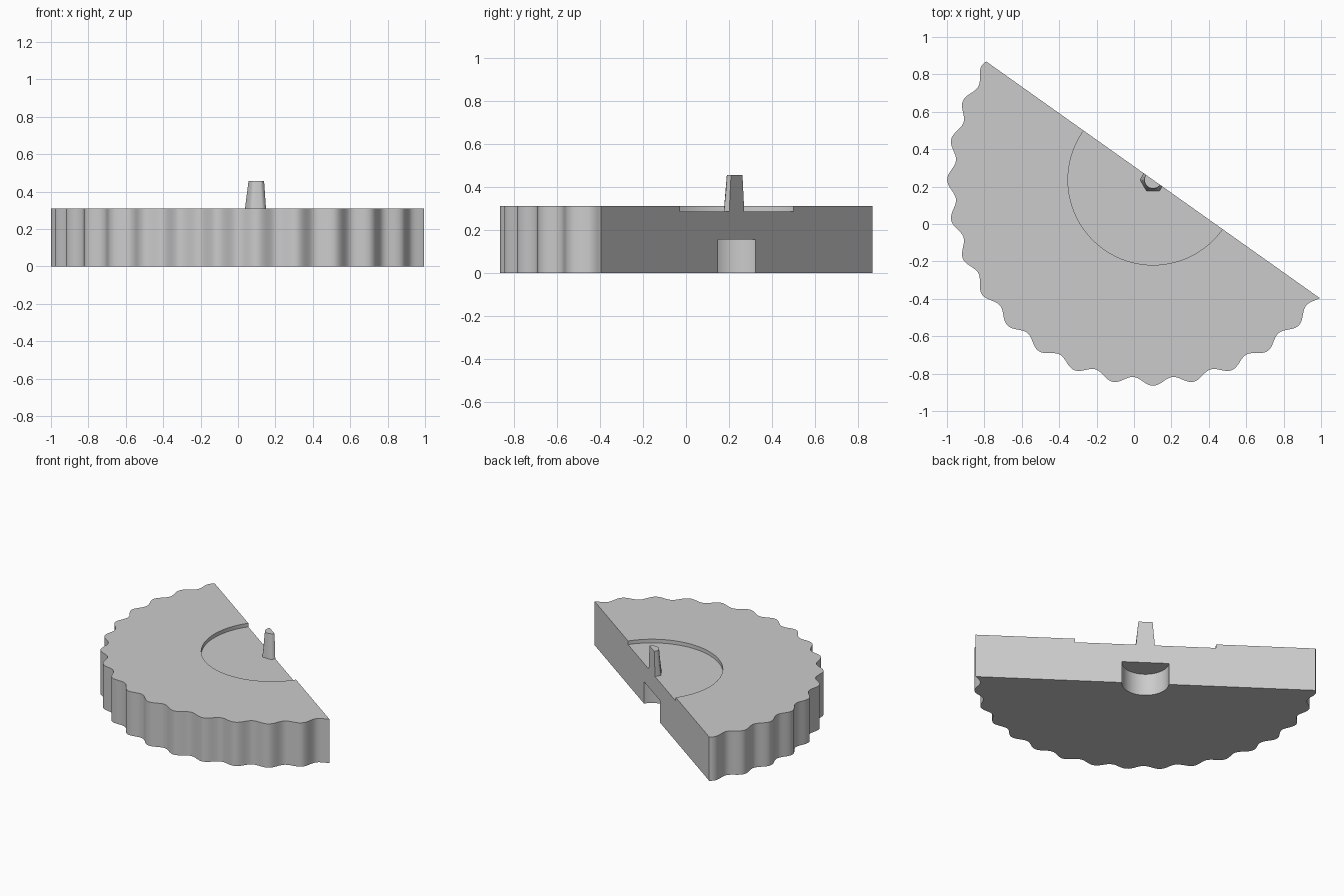
import bpy
import bmesh
from math import cos, sin, pi, radians

if "Cube" in bpy.data.objects:
    bpy.data.objects.remove(bpy.data.objects["Cube"])

CX, CY = 0.102, 0.236          # knob axis
CUT = radians(-35.35)          # direction of the cut face
STEPS = 320

grey = bpy.data.materials.new("plain grey")
grey.use_nodes = True
COLOR = (0.6, 0.6, 0.6, 1)
grey.diffuse_color = COLOR
grey.node_tree.nodes["Principled BSDF"].inputs["Base Color"].default_value = COLOR


def loft(name, lower, upper, z0, z1):
    """Closed solid between two outlines with the same number of points."""
    bm = bmesh.new()
    a = [bm.verts.new((CX + x, CY + y, z0)) for x, y in lower]
    b = [bm.verts.new((CX + x, CY + y, z1)) for x, y in upper]
    bm.faces.new(a[::-1])
    bm.faces.new(b)
    n = len(a)
    for i in range(n):
        j = (i + 1) % n
        bm.faces.new((a[i], a[j], b[j], b[i]))
    bmesh.ops.recalc_face_normals(bm, faces=bm.faces)
    mesh = bpy.data.meshes.new(name)
    bm.to_mesh(mesh)
    bm.free()
    mesh.materials.append(grey)
    obj = bpy.data.objects.new(name, mesh)
    bpy.context.collection.objects.link(obj)
    return obj


def half(radius, steps):
    """Half outline from one end of the cut to the other."""
    angles = [CUT - pi * i / steps for i in range(steps + 1)]
    return [(radius(a) * cos(a), radius(a) * sin(a)) for a in reversed(angles)]


def circle(r, n=96):
    return [(r * cos(2 * pi * i / n), r * sin(2 * pi * i / n)) for i in range(n)]


def activate(obj):
    bpy.ops.object.select_all(action='DESELECT')
    obj.select_set(True)
    bpy.context.view_layer.objects.active = obj


# Half disc with a scalloped rim
rim = half(lambda a: 1.08 + 0.021 * cos(32 * a), STEPS)
disc = loft("scalloped_half_disc", rim, rim, 0, 0.31)

# Shallow round recess on top and shaft hole underneath
for name, r, z0, z1 in (("recess_cutter", 0.455, 0.284, 0.5),
                        ("shaft_hole_cutter", 0.151, -0.2, 0.155)):
    cutter = loft(name, circle(r), circle(r), z0, z1)
    cutter.hide_render = True
    mod = disc.modifiers.new(name, 'BOOLEAN')
    mod.operation = 'DIFFERENCE'
    mod.solver = 'EXACT'
    mod.object = cutter
    activate(disc)
    bpy.ops.object.modifier_apply(modifier=mod.name)
    bpy.data.objects.remove(cutter)

# Pin: hexagonal foot tapering to a round tip, cut flush with the disc
def hexagon(a):
    return 0.07 * cos(pi / 6) / cos(a % (pi / 3) - pi / 6)


pin = loft("pin", half(hexagon, 24), half(lambda a: 0.046, 24), 0.28, 0.456)

for obj in (disc, pin):
    activate(obj)
    bpy.ops.object.shade_smooth_by_angle(angle=radians(30))
